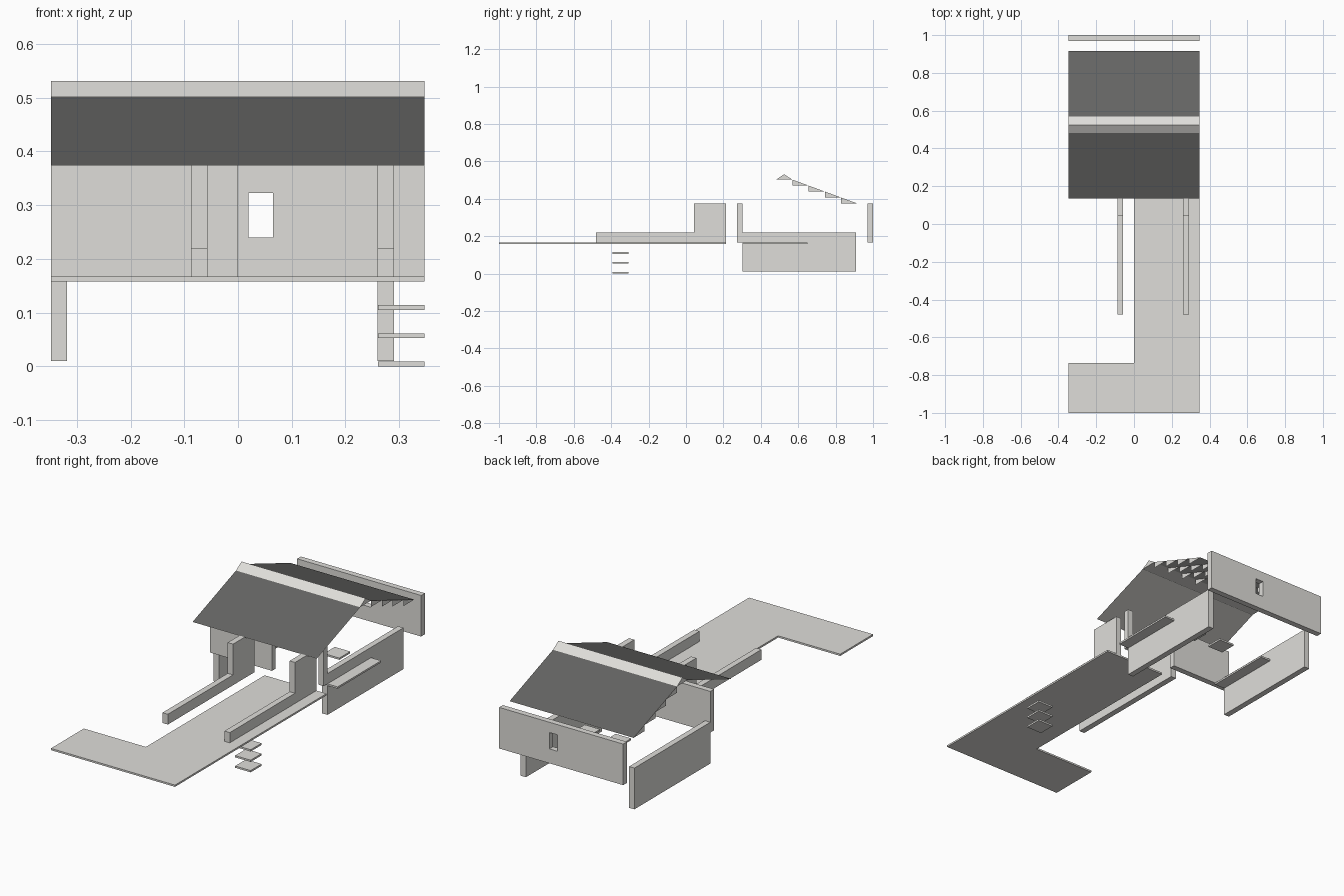
import bpy, bmesh

if "Cube" in bpy.data.objects:
    bpy.data.objects.remove(bpy.data.objects["Cube"])

X0, X1 = -0.348, 0.347      # overall width
CELL = 0.0869               # module size
FLOOR0, FLOOR1 = 0.158, 0.167


def material(name, color):
    m = bpy.data.materials.new(name)
    m.diffuse_color = (*color, 1)
    m.use_nodes = True
    m.node_tree.nodes["Principled BSDF"].inputs["Base Color"].default_value = m.diffuse_color
    return m


LIGHT = material("off_white", (0.74, 0.73, 0.70))
DARK = material("dark_grey", (0.13, 0.13, 0.125))


def make(name, verts, faces, mat=LIGHT):
    me = bpy.data.meshes.new(name)
    me.from_pydata(verts, [], faces)
    me.materials.append(mat)
    ob = bpy.data.objects.new(name, me)
    bpy.context.collection.objects.link(ob)
    return ob


def prism(name, profile, axis, a, b):
    """Extrude a 2D profile along x (profile is y,z), y (x,z) or z (x,y)."""
    def place(p, t):
        p = list(p)
        p.insert(axis, t)
        return p
    n = len(profile)
    verts = [place(p, a) for p in profile] + [place(p, b) for p in profile]
    faces = [list(range(n)), list(range(n, 2 * n))]
    faces += [[i, (i + 1) % n, n + (i + 1) % n, n + i] for i in range(n)]
    ob = make(name, verts, faces)
    bm = bmesh.new()
    bm.from_mesh(ob.data)
    bmesh.ops.recalc_face_normals(bm, faces=bm.faces)
    bm.to_mesh(ob.data)
    bm.free()
    return ob


def box(name, x, y, z):
    return prism(name, [(x[0], y[0]), (x[1], y[0]), (x[1], y[1]), (x[0], y[1])], 2, *z)


# L-shaped deck
prism("deck", [(X0, -1), (X1, -1), (X1, 0.213), (0, 0.213), (0, -0.737), (X0, -0.737)],
      2, FLOOR0, FLOOR1)

# Floating steps beside the deck
for i in range(3):
    z = i * 0.0527
    box(f"step_{i + 1}", (X1 - CELL, X1), (-0.394, -0.307), (z, z + 0.009))

# Walkway rails that rise into tall posts
rail = [(-0.48, FLOOR1), (0.213, FLOOR1), (0.213, 0.375), (0.042, 0.375),
        (0.042, 0.219), (-0.48, 0.219)]
for side, x in (("left", -0.087), ("right", 0.26)):
    prism(f"{side}_rail", rail, 0, x, x + 0.03)

# Front wall and door post
box("front_wall", (X0, 0), (0.272, 0.302), (FLOOR1, 0.375))
box("door_post", (0.26, 0.29), (0.272, 0.302), (FLOOR1, 0.375))

# Side walls
for side, x in (("left", X0), ("right", 0.26)):
    box(f"{side}_wall", (x, x + 0.03), (0.302, 0.91), (0.01, 0.219))

# Back wall with window
back = box("back_wall", (X0, X1), (0.97, 1.0), (FLOOR1, 0.375))
cutter = box("window_cutter", (0.02, 0.065), (0.9, 1.1), (0.24, 0.323))
cutter.hide_render = True
cutter.hide_set(True)
mod = back.modifiers.new("window", 'BOOLEAN')
mod.object = cutter
mod.solver = 'EXACT'

# Floor planks and loose floor tiles
box("left_plank", (X0, X0 + CELL), (0.302, 0.65), (FLOOR0, FLOOR1))
box("right_plank", (X1 - CELL, X1), (0.302, 0.65), (FLOOR0, FLOOR1))
for i, x in enumerate((-CELL, CELL)):
    box(f"floor_tile_{i + 1}", (x, x + CELL), (0.563, 0.65), (FLOOR0, FLOOR1))


# Roof: two thin slopes, dark on top and light underneath, and a ridge cap
def slope(name, y0, z0, y1, z1):
    for part, dz, mat in (("top", 0, DARK), ("underside", -0.0015, LIGHT)):
        quad = [(X0, y0, z0 + dz), (X1, y0, z0 + dz), (X1, y1, z1 + dz), (X0, y1, z1 + dz)]
        face = (0, 1, 2, 3) if part == "top" else (3, 2, 1, 0)
        make(f"{name}_{part}", quad, [face], mat)


slope("front_roof", 0.135, 0.375, 0.481, 0.502)
slope("back_roof", 0.569, 0.502, 0.915, 0.375)
prism("ridge_cap", [(0.481, 0.502), (0.569, 0.502), (0.525, 0.531)], 0, X0, X1)

# Triangular ribs under the back slope
verts, faces = [], []
dy, dz = 0.346 / 4, 0.127 / 4
for c in range(9):
    x = X0 + (X1 - X0) * c / 8
    for r in range(4):
        y, z, n = 0.569 + r * dy, 0.502 - r * dz, len(verts)
        verts += [(x, y, z), (x, y, z - dz), (x, y + dy, z - dz)]
        faces.append((n, n + 1, n + 2))
make("roof_ribs", verts, faces)
